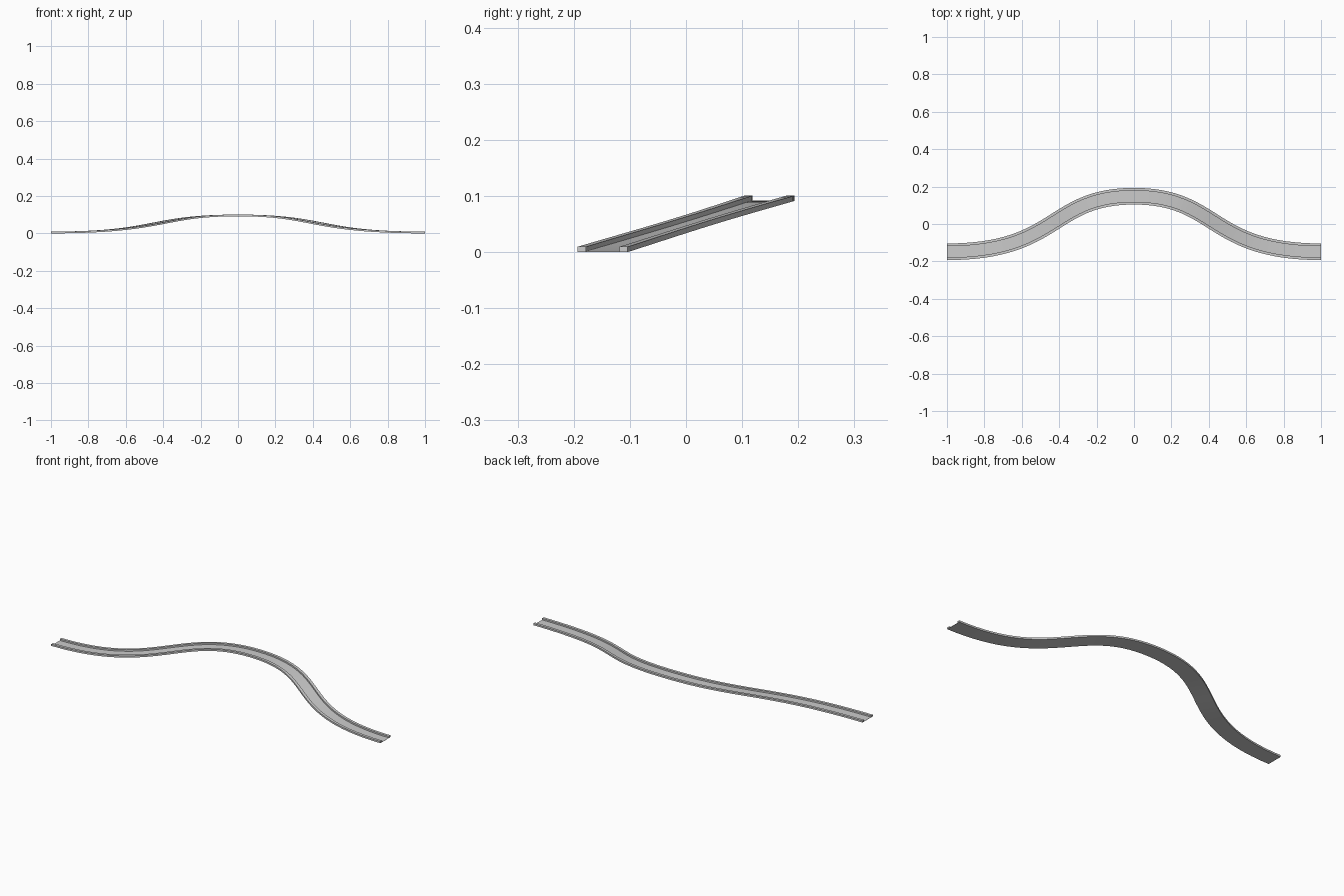
import bpy, bmesh
from mathutils import Vector

if "Cube" in bpy.data.objects:
    bpy.data.objects.remove(bpy.data.objects["Cube"])

HALF_W, RAIL_W, RAIL_H, DECK = 0.0445, 0.0145, 0.0095, 0.001
Y, RISE, SEG = 0.1485, 0.091, 32


def half_path(t):
    """S-bend from the low end to the crest; height follows the sideways swing."""
    xs = (-1, -0.4, -0.45, 0)
    x = ((1-t)**3*xs[0] + 3*(1-t)**2*t*xs[1] + 3*(1-t)*t*t*xs[2] + t**3*xs[3])
    s = 3*t*t - 2*t**3
    return Vector((x, Y*(2*s - 1), RISE*s))


left = [half_path(i/SEG) for i in range(SEG + 1)]
path = left + [Vector((-p.x, p.y, p.z)) for p in reversed(left[:-1])]


def sweep(name, profile):
    """Sweep a closed (side, up) profile along the path, kept upright."""
    bm = bmesh.new()
    rings = []
    for i, p in enumerate(path):
        d = path[min(i+1, len(path)-1)] - path[max(i-1, 0)]
        if i in (0, len(path)-1):
            d = Vector((1, 0, 0))
        n = Vector((-d.y, d.x, 0)).normalized()
        rings.append([bm.verts.new(p + n*u + Vector((0, 0, v))) for u, v in profile])
    k = len(profile)
    for a, b in zip(rings, rings[1:]):
        for j in range(k):
            bm.faces.new((a[j], a[(j+1) % k], b[(j+1) % k], b[j]))
    bm.faces.new(rings[0])
    bm.faces.new(rings[-1])
    bmesh.ops.recalc_face_normals(bm, faces=bm.faces)
    me = bpy.data.meshes.new(name)
    bm.to_mesh(me)
    bm.free()
    ob = bpy.data.objects.new(name, me)
    bpy.context.collection.objects.link(ob)
    return ob


# channel: thin deck with a raised rail along each side
w, i = HALF_W, HALF_W - RAIL_W
track = sweep("curved_track", [(-w, 0), (w, 0), (w, RAIL_H), (i, RAIL_H), (i, DECK),
                               (-i, DECK), (-i, RAIL_H), (-w, RAIL_H)])
bpy.context.view_layer.objects.active = track
track.select_set(True)
bpy.ops.object.shade_smooth_by_angle()
